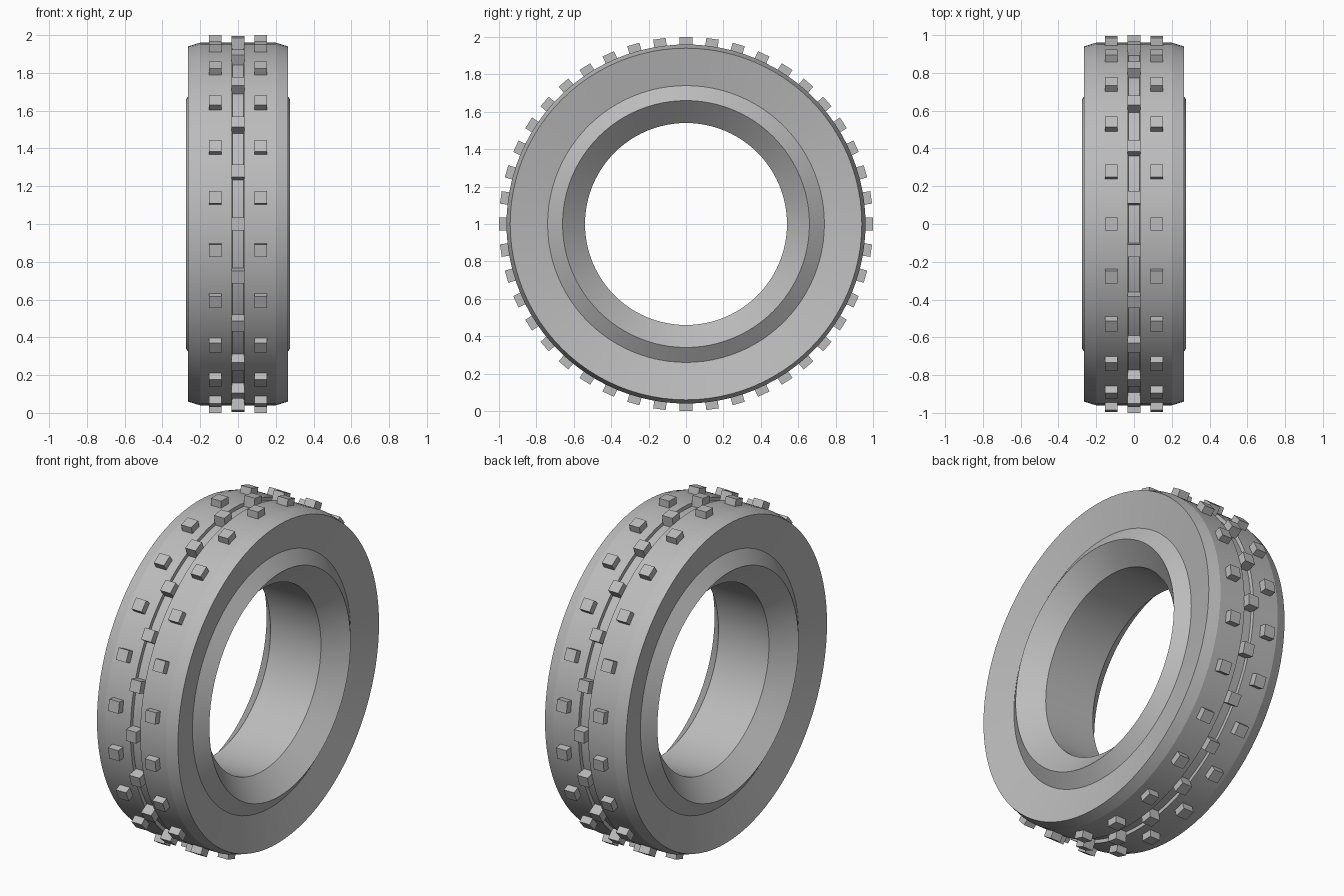
import bpy, bmesh, math
from mathutils import Matrix

cube = bpy.data.objects.get("Cube")
if cube:
    bpy.data.objects.remove(cube, do_unlink=True)

rubber = bpy.data.materials.new("grey_rubber")
rubber.use_nodes = True
GREY = (0.5, 0.5, 0.5, 1)
rubber.diffuse_color = GREY
rubber.node_tree.nodes["Principled BSDF"].inputs["Base Color"].default_value = GREY

CENTRE = Matrix.Translation((0, 0, 1))


def make_object(name, bm):
    bmesh.ops.recalc_face_normals(bm, faces=bm.faces)
    mesh = bpy.data.meshes.new(name)
    bm.to_mesh(mesh)
    bm.free()
    mesh.materials.append(rubber)
    obj = bpy.data.objects.new(name, mesh)
    bpy.context.collection.objects.link(obj)
    return obj


# Tyre body: half section (x, radius) from tread groove to bore, mirrored
half = [(0.03, 0.94), (0.032, 0.96), (0.2, 0.96), (0.265, 0.94),
        (0.22, 0.74), (0.275, 0.66), (0.165, 0.54)]
section = half + [(-x, r) for x, r in reversed(half)]
SEGMENTS = 96
bm = bmesh.new()
rings = []
for i in range(SEGMENTS):
    a = math.tau * i / SEGMENTS
    rings.append([bm.verts.new((x, r * math.cos(a), 1 + r * math.sin(a)))
                  for x, r in section])
n = len(section)
for i in range(SEGMENTS):
    a, b = rings[i], rings[(i + 1) % SEGMENTS]
    for j in range(n):
        k = (j + 1) % n
        bm.faces.new((a[j], a[k], b[k], b[j]))
tyre = make_object("tyre_body", bm)
bpy.ops.object.select_all(action='DESELECT')
tyre.select_set(True)
bpy.context.view_layer.objects.active = tyre
# Keep the shallow shoulder crease sharp
bpy.ops.object.shade_smooth_by_angle(angle=math.radians(12))


# Tread blocks: a ring of small boxes around the axle
def tread_row(name, x, start, inner, count=22, size=0.067, outer=1.0):
    bm = bmesh.new()
    for i in range(count):
        turn = Matrix.Rotation(start + math.tau * i / count, 4, 'X')
        place = Matrix.Translation((x, 0, (inner + outer) / 2))
        scale = Matrix.Diagonal((size, size, outer - inner, 1))
        bmesh.ops.create_cube(bm, size=1, matrix=CENTRE @ turn @ place @ scale)
    make_object(name, bm)


tread_row("left_tread_blocks", 0.12, 0, 0.94)
tread_row("right_tread_blocks", -0.12, 0, 0.94)
tread_row("centre_tread_blocks", 0, math.pi / 22, 0.93)
